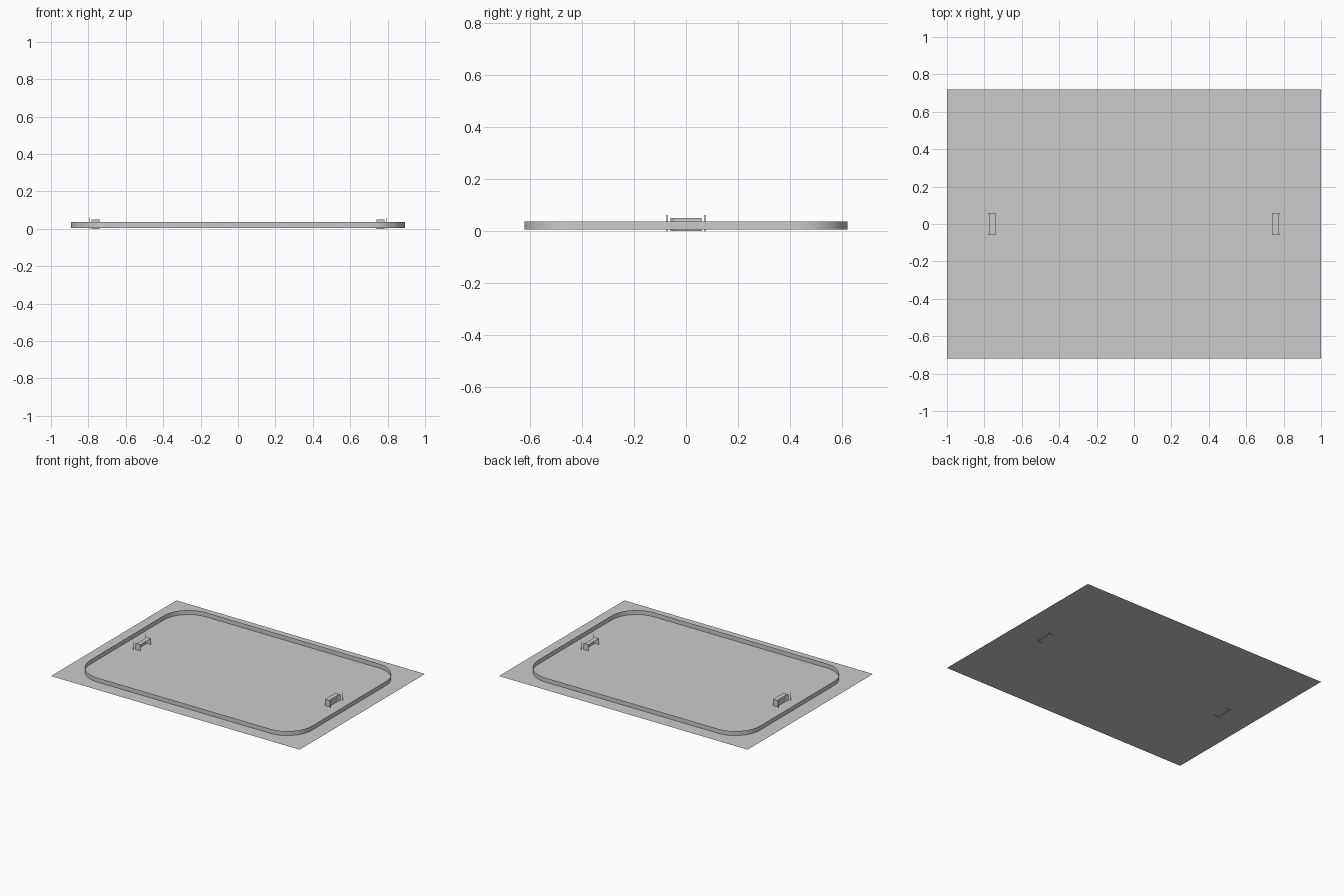
import bpy, bmesh
from math import cos, sin, pi

if "Cube" in bpy.data.objects:
    bpy.data.objects.remove(bpy.data.objects["Cube"])


def make_object(name, verts, faces):
    mesh = bpy.data.meshes.new(name)
    mesh.from_pydata(verts, [], faces)
    obj = bpy.data.objects.new(name, mesh)
    bpy.context.collection.objects.link(obj)
    return obj


def ribbon(name, outline, z0, z1, closed=True, cap=None):
    """Upright sheet along an outline; cap is an optional outline for a flat top."""
    n = len(outline)
    verts = [(x, y, z) for z in (z0, z1) for x, y in outline]
    faces = [(i, (i + 1) % n, n + (i + 1) % n, n + i) for i in range(n if closed else n - 1)]
    if cap:
        faces.append(tuple(range(n, 2 * n)))
    return make_object(name, verts, faces)


# flat base sheet
make_object("ground_sheet", [(-1, -.72, 0), (1, -.72, 0), (1, .72, 0), (-1, .72, 0)], [(0, 1, 2, 3)])

# thin rounded boards around the playing surface
W, D, R, SEG = .893, .622, .2, 12
outline = []
for q, (sx, sy) in enumerate([(1, 1), (-1, 1), (-1, -1), (1, -1)]):
    for k in range(SEG + 1):
        a = q * pi / 2 + k / SEG * pi / 2
        outline.append((sx * (W - R) + R * cos(a), sy * (D - R) + R * sin(a)))
boards = ribbon("rounded_boards", outline, 0, .032)
bpy.context.view_layer.objects.active = boards
boards.select_set(True)
bpy.ops.object.shade_smooth_by_angle()

# goals: open towards the middle, back slightly waisted, with two slim posts behind
profile = [(.741, -.06), (.782, -.06), (.774, -.045), (.774, .045), (.782, .06), (.741, .06)]
for side, s in (("left", -1), ("right", 1)):
    ribbon(side + "_goal", [(s * x, s * y) for x, y in profile], -.004, .045, closed=False, cap=True)
    for i, y in enumerate((-.073, .073)):
        bpy.ops.mesh.primitive_cylinder_add(vertices=6, radius=.0013, depth=.064, location=(s * .792, y, .025))
        bpy.context.object.name = f"{side}_goal_post_{i + 1}"

# shift everything so the lowest point rests on the floor
for obj in bpy.context.scene.objects:
    obj.location.z += .004
